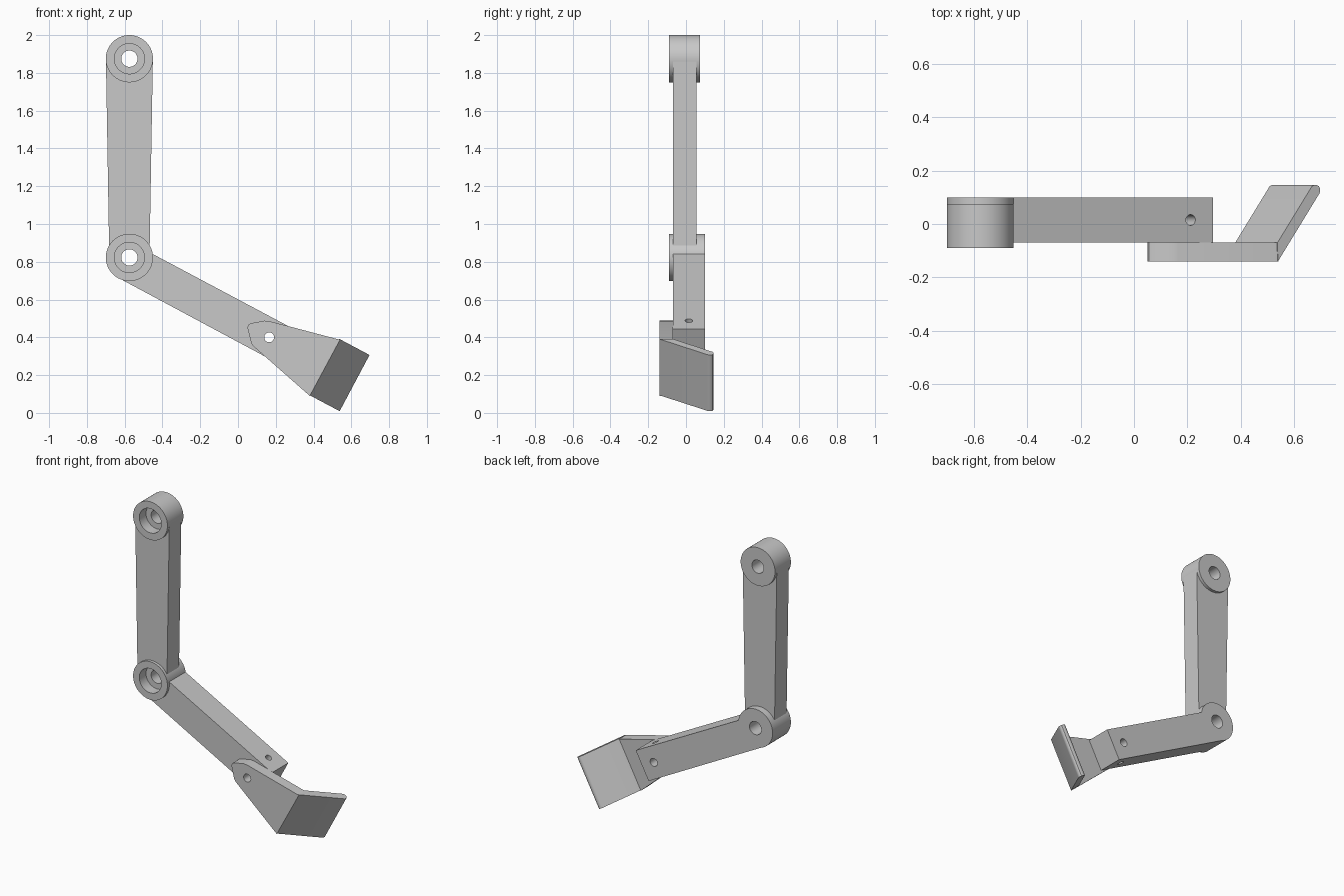
import bpy, bmesh, math
from mathutils import Vector

if "Cube" in bpy.data.objects:
    bpy.data.objects.remove(bpy.data.objects["Cube"], do_unlink=True)

grey = bpy.data.materials.new("plain_grey")
grey.use_nodes = True
COLOUR = (0.58, 0.58, 0.58, 1)
grey.diffuse_color = COLOUR
grey.node_tree.nodes["Principled BSDF"].inputs["Base Color"].default_value = COLOUR

# Lower arm frame: U runs down the arm, V across it, PIN is the pin hole
TILT = math.radians(28)
U = Vector((math.cos(TILT), 0, -math.sin(TILT)))
V = Vector((math.sin(TILT), 0, math.cos(TILT)))
Y = Vector((0, 1, 0))
PIN = Vector((0.165, 0, 0.40))
SHOULDER = Vector((-0.575, 0, 1.875))
ELBOW = Vector((-0.575, 0, 0.823))


def prism(name, points, sweep):
    """Extrude a flat outline along a vector."""
    bm = bmesh.new()
    face = bm.faces.new([bm.verts.new(p) for p in points])
    grown = bmesh.ops.extrude_face_region(bm, geom=[face], use_keep_orig=True)
    moved = [g for g in grown["geom"] if isinstance(g, bmesh.types.BMVert)]
    bmesh.ops.translate(bm, verts=moved, vec=sweep)
    bmesh.ops.recalc_face_normals(bm, faces=bm.faces)
    mesh = bpy.data.meshes.new(name)
    bm.to_mesh(mesh)
    bm.free()
    mesh.materials.append(grey)
    obj = bpy.data.objects.new(name, mesh)
    bpy.context.collection.objects.link(obj)
    return obj


def plate(name, outline, y0, y1):
    """Outline in x and z, thick along y."""
    return prism(name, [(x, y0, z) for x, z in outline], Y * (y1 - y0))


def rod(name, start, axis, length, radius, sides=64):
    a = Vector((0, 1, 0)) if abs(axis.y) < 0.5 else Vector((1, 0, 0))
    b = axis.cross(a)
    turns = [math.tau * i / sides for i in range(sides)]
    ring = [start + radius * (a * math.cos(t) + b * math.sin(t)) for t in turns]
    return prism(name, ring, axis * length)


def combine(obj, other, operation):
    mod = obj.modifiers.new("combine", 'BOOLEAN')
    mod.operation = operation
    mod.solver = 'EXACT'
    mod.object = other
    bpy.context.view_layer.objects.active = obj
    bpy.ops.object.modifier_apply(modifier=mod.name)
    bpy.data.objects.remove(other, do_unlink=True)


def add_hub(arm, centre, back):
    """Round hub with a counterbore in front and a through hole."""
    front = centre - Y * 0.09
    combine(arm, rod("hub", front, Y, back + 0.09, 0.125), 'UNION')
    combine(arm, rod("counterbore", front - Y * 0.05, Y, 0.12, 0.08), 'DIFFERENCE')
    combine(arm, rod("bore", front - Y * 0.05, Y, 0.4, 0.043), 'DIFFERENCE')


# Upper arm, tapering down to a point hidden inside the elbow hub
upper_arm = plate("upper_arm", [
    (-0.699, 1.86), (-0.451, 1.86), (-0.468, 0.853),
    (-0.575, 0.938), (-0.682, 0.853)], -0.07, 0.055)
add_hub(upper_arm, SHOULDER, 0.075)

# Lower arm with elbow hub and two crossing pin holes
corners = [(-0.84, -0.097), (0.095, -0.1), (0.095, 0.1), (-0.84, 0.1)]
lower_arm = prism("lower_arm", [PIN + U * u + V * v - Y * 0.07 for u, v in corners], Y * 0.17)
add_hub(lower_arm, ELBOW, 0.10)
combine(lower_arm, rod("pin_hole", PIN - Y * 0.3, Y, 0.6, 0.026, 32), 'DIFFERENCE')
combine(lower_arm, rod("cross_hole", PIN + Y * 0.015 - V * 0.2, V, 0.4, 0.02, 32), 'DIFFERENCE')

# Foot bracket side plate
foot_bracket = plate("foot_bracket", [
    (0.05, 0.452), (0.056, 0.468), (0.07, 0.475), (0.14, 0.488), (0.165, 0.486),
    (0.54, 0.387), (0.38, 0.09), (0.08, 0.354), (0.07, 0.37)], -0.14, -0.07)
combine(foot_bracket, rod("pin_hole", PIN - Y * 0.3, Y, 0.6, 0.026, 32), 'DIFFERENCE')

# Angled foot pad with a rounded free edge
pad_profile = [
    (0.334, -0.14), (0.509, 0.113), (0.513, 0.122), (0.513, 0.132), (0.508, 0.141),
    (0.498, 0.146), (0.488, 0.146), (0.478, 0.141), (0.332, -0.07)]
foot_pad = prism("foot_pad", [PIN + U * u + Y * y - V * 0.17 for u, y in pad_profile], V * 0.337)

# Smooth the round surfaces, keep edges sharp
for part in (upper_arm, lower_arm, foot_bracket, foot_pad):
    bpy.ops.object.select_all(action='DESELECT')
    part.select_set(True)
    bpy.context.view_layer.objects.active = part
    bpy.ops.object.shade_smooth_by_angle(angle=math.radians(30))
